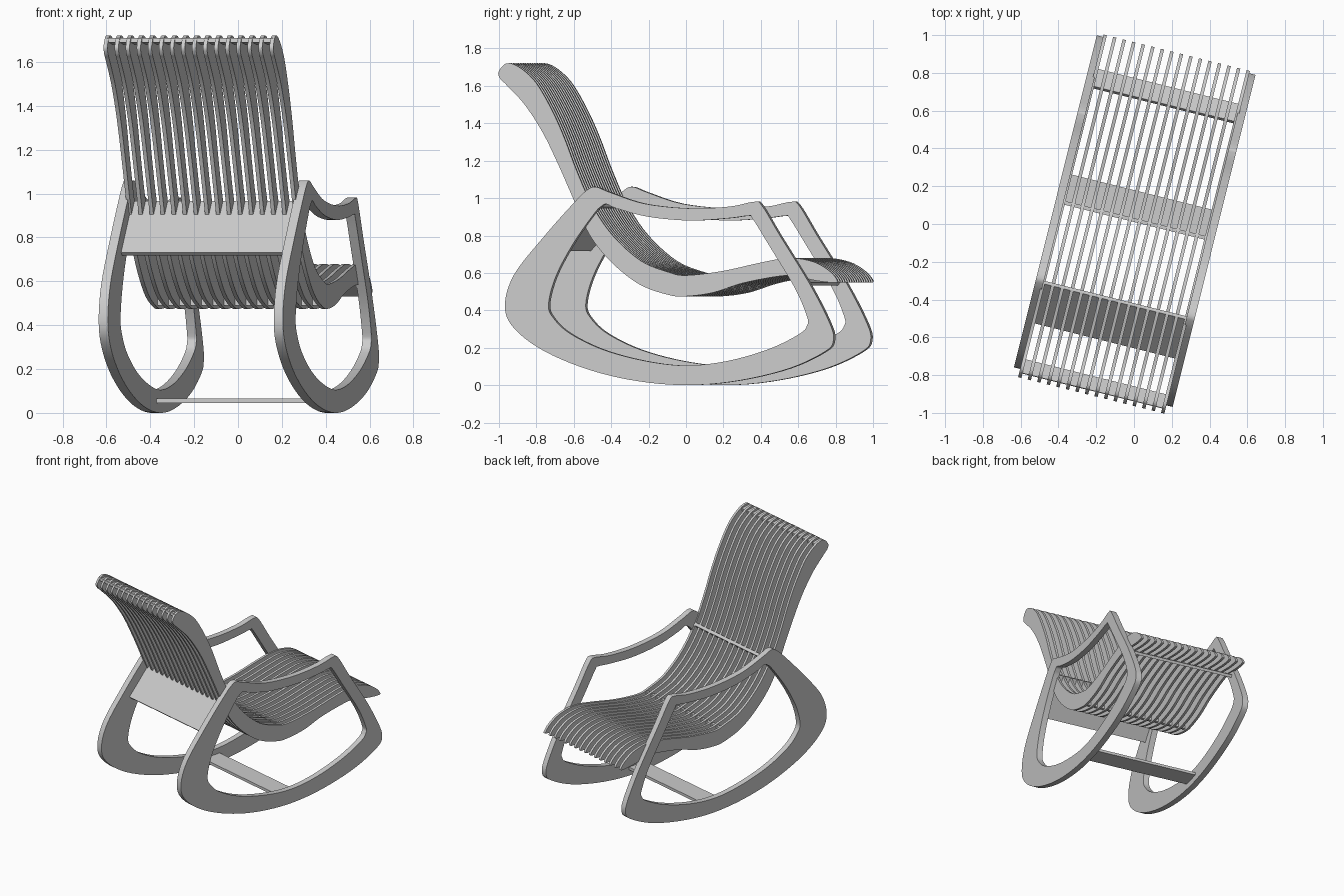
import bpy, bmesh, math

if "Cube" in bpy.data.objects:
    bpy.data.objects.remove(bpy.data.objects["Cube"])

TURN = math.radians(-14)      # whole chair is turned about z
W = 0.39                      # inner half width between the side frames


def smooth_loop(flat, steps=5):
    """Closed Catmull-Rom curve through (forward, height) pairs."""
    p = list(zip(flat[::2], flat[1::2]))
    n, out = len(p), []
    for i in range(n):
        a, b, c, d = p[i - 1], p[i], p[(i + 1) % n], p[(i + 2) % n]
        for s in range(steps):
            t = s / steps
            out.append(tuple(0.5 * (2 * b[k] + (c[k] - a[k]) * t
                       + (2 * a[k] - 5 * b[k] + 4 * c[k] - d[k]) * t * t
                       + (3 * b[k] - a[k] - 3 * c[k] + d[k]) * t ** 3) for k in (0, 1)))
    return out


def finish(name, bm):
    bmesh.ops.recalc_face_normals(bm, faces=bm.faces)
    me = bpy.data.meshes.new(name)
    bm.to_mesh(me)
    bm.free()
    ob = bpy.data.objects.new(name, me)
    bpy.context.collection.objects.link(ob)
    ob.rotation_euler.z = TURN
    bpy.ops.object.select_all(action='DESELECT')
    ob.select_set(True)
    bpy.context.view_layer.objects.active = ob
    bpy.ops.object.shade_smooth_by_angle(angle=math.radians(30))
    return ob


def plate(name, u0, u1, outer, inner=None):
    """Side-view profile (optionally a ring) given thickness from u0 to u1."""
    bm = bmesh.new()
    vo = [bm.verts.new((u0, v, z)) for v, z in outer]
    if inner:
        vi = [bm.verts.new((u0, v, z)) for v, z in inner]
        n = len(vo)
        for i in range(n):
            j = (i + 1) % n
            bm.faces.new((vo[i], vo[j], vi[j], vi[i]))
    else:
        bm.faces.new(vo)
    res = bmesh.ops.extrude_face_region(bm, geom=bm.faces[:])
    moved = [g for g in res['geom'] if isinstance(g, bmesh.types.BMVert)]
    bmesh.ops.translate(bm, verts=moved, vec=(u1 - u0, 0, 0))
    return finish(name, bm)


def board(name, a, b, t):
    """Cross board whose section runs from a to b with thickness t."""
    dv, dz = b[0] - a[0], b[1] - a[1]
    length = math.hypot(dv, dz)
    nv, nz = -dz / length * t / 2, dv / length * t / 2
    sec = [(a[0] + nv, a[1] + nz), (b[0] + nv, b[1] + nz),
           (b[0] - nv, b[1] - nz), (a[0] - nv, a[1] - nz)]
    return plate(name, -W, W, sec)


# side frames: rocker, legs and armrest in one ring
frame_outer = smooth_loop([
    .13, 0, -.15, .02, -.42, .08, -.67, .18, -.836, .30, -.89, .42, -.84, .59, -.67, .80,
    -.505, .98, -.435, 1.045, -.39, 1.06, -.31, 1.03, -.12, .97, .13, .945, .35, .955,
    .48, .98, .526, .96, .625, .80, .79, .54, .90, .33, .92, .24, .875, .18, .68, .09, .405, .025])
frame_inner = smooth_loop([
    .107, .105, -.12, .13, -.35, .19, -.53, .275, -.62, .355, -.65, .43, -.61, .58, -.515, .755,
    -.40, .915, -.36, .955, -.33, .968, -.275, .945, -.10, .90, .13, .88, .34, .892,
    .45, .905, .475, .89, .57, .74, .71, .515, .775, .365, .775, .32, .735, .275, .57, .195, .34, .13])
for side, s in (("left", -1), ("right", 1)):
    plate(side + "_rocker_frame", s * W, s * 0.433, frame_outer, frame_inner)

# seat slats: one continuous back and seat profile
slat = smooth_loop([
    -.933, 1.675, -.89, 1.72, -.82, 1.70, -.73, 1.62, -.645, 1.48, -.575, 1.33, -.505, 1.15,
    -.42, .965, -.305, .80, -.15, .665, 0, .605, .10, .587, .30, .61, .51, .655, .665, .68,
    .80, .66, .89, .61, .933, .56, .915, .548, .82, .558, .70, .582, .61, .582, .41, .545,
    .25, .495, .10, .475, 0, .483, -.16, .54, -.315, .66, -.43, .80, -.51, .97, -.60, 1.17,
    -.69, 1.35, -.79, 1.50, -.89, 1.605, -.925, 1.64])
COUNT, THICK = 16, 0.018
for i in range(COUNT):
    u = -W + 2 * W * i / (COUNT - 1)
    plate(f"seat_slat_{i + 1}", u - THICK / 2, u + THICK / 2, slat)

# cross boards
board("lumbar_panel", (-.63, .725), (-.415, .96), .022)
board("head_rail", (-.91, 1.70), (-.835, 1.69), .02)
board("seat_rail", (.02, .49), (.02, .59), .02)
board("front_rail", (.65, .605), (.745, .54), .02)
board("floor_stretcher", (.03, .055), (.174, .055), .02)
